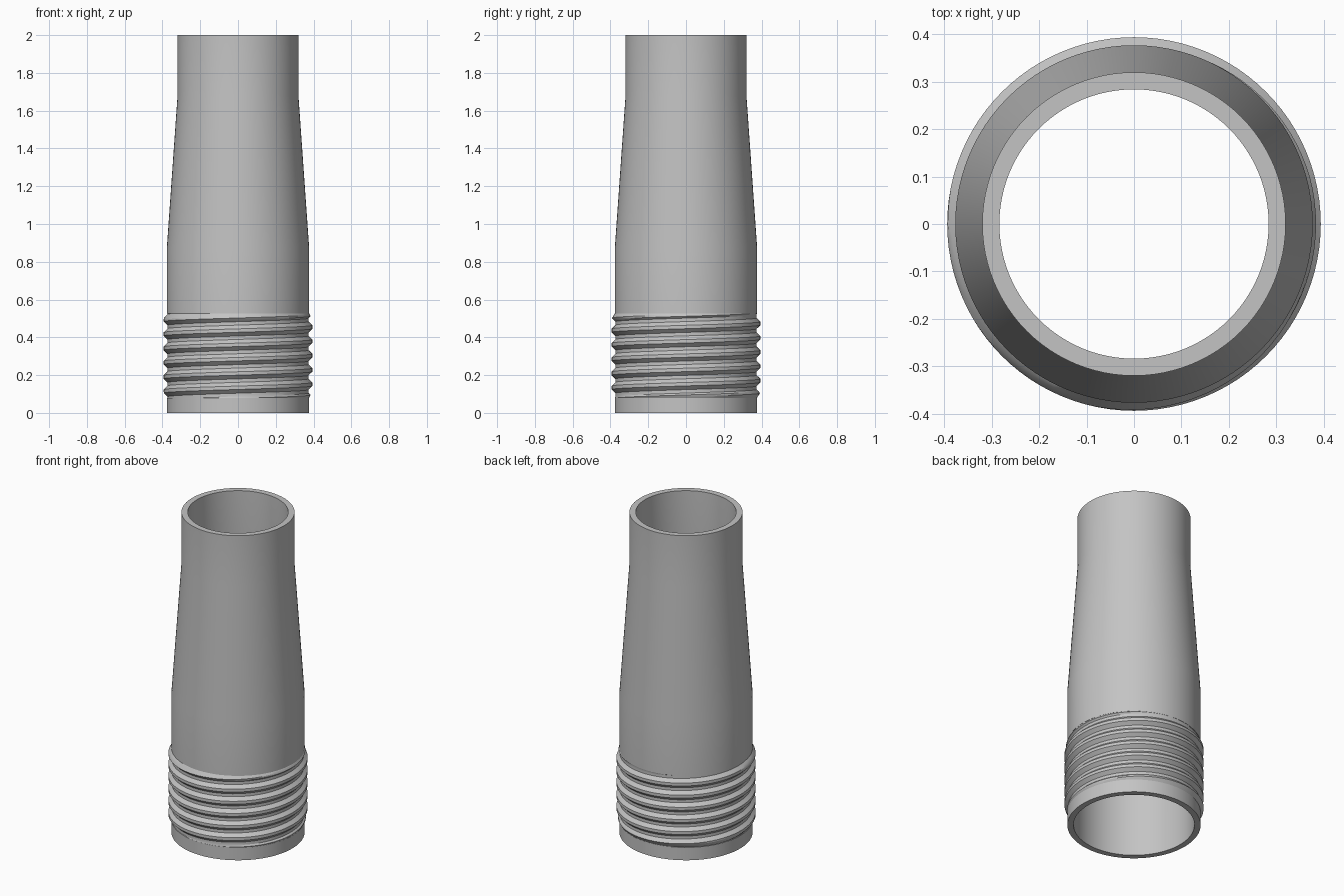
import bpy, bmesh, math

if "Cube" in bpy.data.objects:
    bpy.data.objects.remove(bpy.data.objects["Cube"], do_unlink=True)

SEG = 96
PITCH = 0.0757
LOW, HIGH = 0.08, 0.527      # ends of the threaded zone
ROOT, CREST = 0.374, 0.394   # thread radii

grey = bpy.data.materials.new("plain grey")
grey.use_nodes = True
colour = (0.55, 0.55, 0.55, 1)
grey.diffuse_color = colour
grey.node_tree.nodes["Principled BSDF"].inputs["Base Color"].default_value = colour


def polar(radius, step, z):
    a = math.tau * step / SEG
    return (radius * math.cos(a), radius * math.sin(a), z)


def finish(bm, name):
    bmesh.ops.remove_doubles(bm, verts=bm.verts[:], dist=0.0001)
    mesh = bpy.data.meshes.new(name)
    bm.to_mesh(mesh)
    bm.free()
    obj = bpy.data.objects.new(name, mesh)
    bpy.context.collection.objects.link(obj)
    mesh.materials.append(grey)
    bpy.ops.object.select_all(action='DESELECT')
    obj.select_set(True)
    bpy.context.view_layer.objects.active = obj
    bpy.ops.object.shade_smooth_by_angle(angle=math.radians(25))


def sheet(bm, columns):
    # Join neighbouring columns of points with quads
    verts = [[bm.verts.new(p) for p in col] for col in columns]
    for a, b in zip(verts, verts[1:]):
        for j in range(len(a) - 1):
            bm.faces.new((a[j], b[j], b[j + 1], a[j + 1]))


# Hollow tapered tube, recessed behind the thread
profile = [(0.342, 0), (0.377, 0), (0.377, LOW), (0.366, LOW),
           (0.366, HIGH), (0.377, HIGH), (0.377, 0.87), (0.32, 1.68),
           (0.32, 2), (0.284, 2), (0.284, 1.68), (0.342, 0.87), (0.342, 0)]
bm = bmesh.new()
sheet(bm, [[polar(r, i, z) for r, z in profile] for i in range(SEG + 1)])
finish(bm, "tapered_tube")


# Helical screw thread, fading out at both ends of its zone
def thread_point(step, t):
    z = 0.0006 + PITCH * (step / SEG + t)
    z = min(max(z, LOW), HIGH)
    rise = min(max((0.38 - abs(t)) / 0.26, 0), 1)
    r = ROOT + (CREST - ROOT) * rise
    limit = 0.376 + 0.65 * min(z - LOW, HIGH - z)
    return polar(min(r, limit), step, z)


half = [0.5, 0.38, 0.25, 0.12]
stations = [-t for t in half] + [0] + half[::-1]
bm = bmesh.new()
sheet(bm, [[thread_point(i, t) for t in stations] for i in range(8 * SEG + 1)])
finish(bm, "screw_thread")
